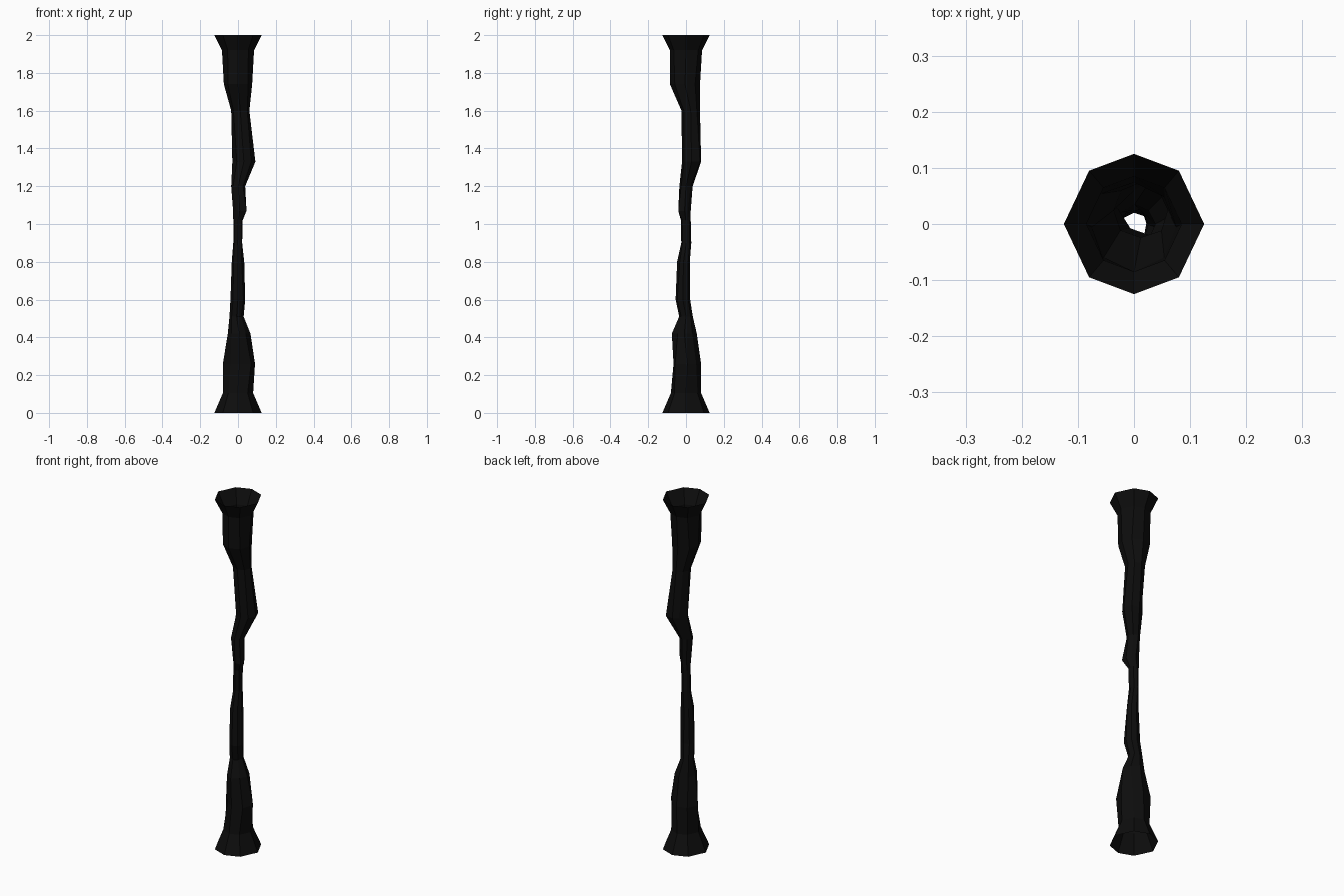
import bpy, bmesh, math
from mathutils import Vector

if "Cube" in bpy.data.objects:
    bpy.data.objects.remove(bpy.data.objects["Cube"])

# One flat near-black colour
mat = bpy.data.materials.new("near_black")
mat.diffuse_color = (0.004, 0.004, 0.004, 1)
mat.use_nodes = True
mat.node_tree.nodes["Principled BSDF"].inputs["Base Color"].default_value = mat.diffuse_color

S = math.sqrt(0.5)

# Uneven rings: z, then extents along x, y, (x+y) diagonal and (y-x) diagonal
RINGS = [
    (0.26, -.080, .090, -.066, .080, -.055, .075, -.090, .085),
    (0.42, -.054, .066, -.075, .057, -.060, .058, -.060, .053),
    (0.51, -.045, .030, -.036, .036, -.042, .030, -.030, .042),
    (0.60, -.040, .038, -.055, .022, -.048, .027, -.053, .030),
    (0.80, -.033, .033, -.047, .020, -.043, .026, -.037, .022),
    (0.90, -.025, .022, -.025, .028, -.025, .025, -.026, .024),
    (1.02, -.025, .025, -.027, .025, -.025, .025, -.028, .024),
    (1.07, -.026, .045, -.041, .025, -.025, .026, -.065, .025),
    (1.20, -.036, .038, -.035, .035, -.037, .035, -.037, .030),
    (1.33, -.030, .092, -.021, .080, -.010, .106, -.056, .042),
    (1.60, -.036, .060, -.024, .074, -.025, .072, -.043, .058),
    (1.74, -.075, .075, -.085, .074, -.080, .072, -.080, .080),
]


def round_ring(z, r):
    """Flared collar ring: slightly stretched octagon."""
    a, b = r * 0.64, r * 0.76
    pts = [(r, 0), (a, b), (0, r), (-a, b), (-r, 0), (-a, -b), (0, -r), (a, -b)]
    return [Vector((x, y, z)) for x, y in pts]


def uneven_ring(z, x0, x1, y0, y1, u0, u1, v0, v1):
    """Octagon around its own centre reaching the eight given extents."""
    cx, cy = (x0 + x1) / 2, (y0 + y1) / 2
    ext = [x1, u1, y1, v1, -x0, -u0, -y0, -v0]
    out = []
    for i, e in enumerate(ext):
        d = Vector((math.cos(i * math.pi / 4), math.sin(i * math.pi / 4), 0))
        c = Vector((cx, cy, 0))
        p = c + d * max(e - c.dot(d), 0.012)
        p.x = min(max(p.x, x0), x1)
        p.y = min(max(p.y, y0), y1)
        p.z = z
        out.append(p)
    return out


# Hollow stalk, open at both ends
rings = [round_ring(0, .125), round_ring(0.105, .08)]
rings += [uneven_ring(*r) for r in RINGS]
rings += [round_ring(1.92, .085), round_ring(2.0, .125)]

bm = bmesh.new()
loops = [[bm.verts.new(p) for p in ring] for ring in rings]
for lo, hi in zip(loops, loops[1:]):
    for i in range(8):
        j = (i + 1) % 8
        bm.faces.new((lo[i], lo[j], hi[j], hi[i]))
mesh = bpy.data.meshes.new("hollow_stalk")
bm.to_mesh(mesh)
bm.free()
mesh.materials.append(mat)
obj = bpy.data.objects.new("hollow_stalk", mesh)
bpy.context.collection.objects.link(obj)
